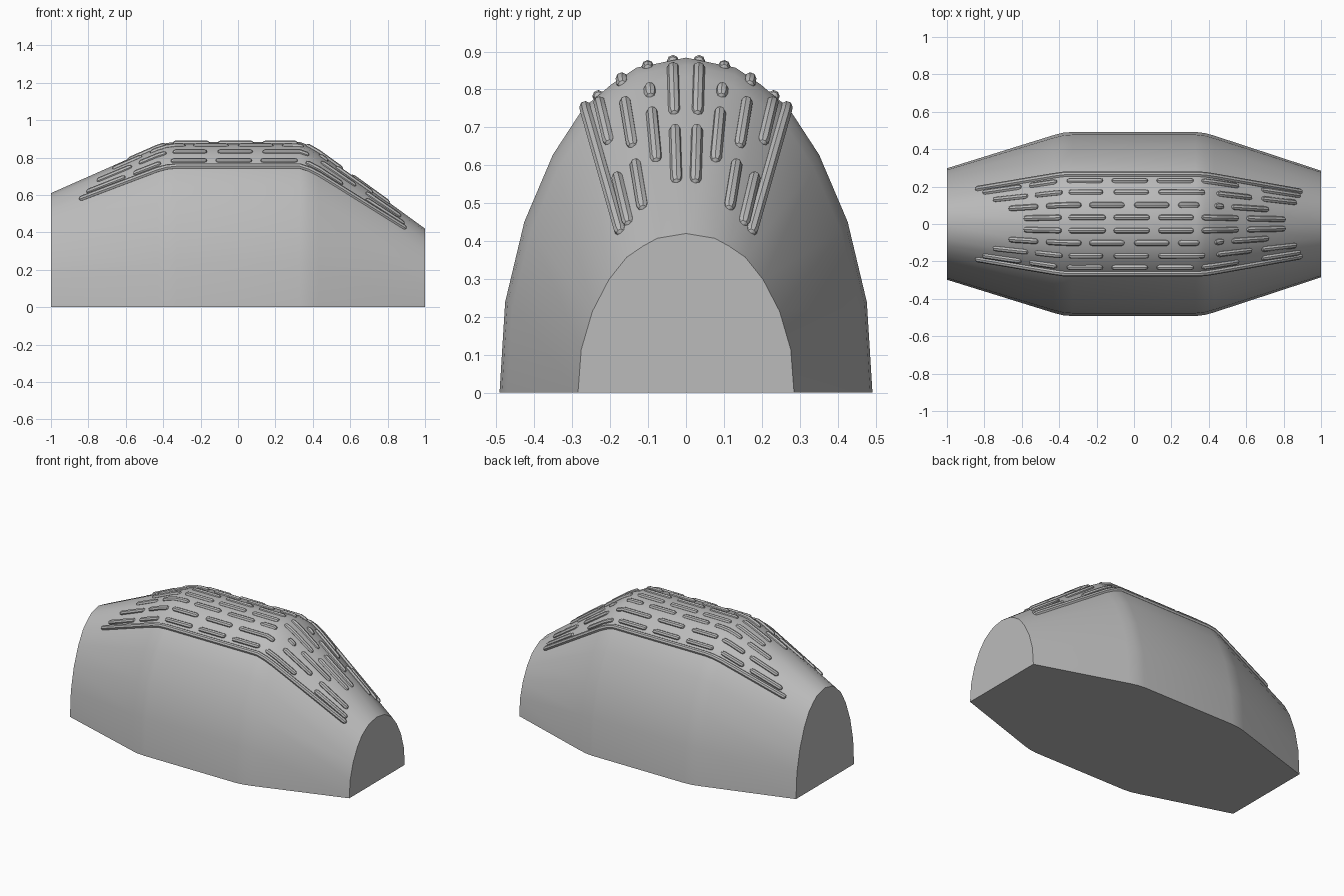
import bpy, bmesh, math

cube = bpy.data.objects.get("Cube")
if cube:
    bpy.data.objects.remove(cube, do_unlink=True)

grey = bpy.data.materials.new("plain_grey")
grey.use_nodes = True
colour = (0.5, 0.5, 0.5, 1)
grey.diffuse_color = colour
grey.node_tree.nodes["Principled BSDF"].inputs["Base Color"].default_value = colour

# Stations along the length: x, half width, height
STATIONS = [(-1, .298, .61), (-.43, .475, .862), (-.38, .488, .878), (-.33, .492, .884),
            (.33, .492, .884), (.38, .486, .865), (.43, .472, .835), (1, .285, .42)]
# Half of the arched cross-section, as fractions of half width and height
ARCH = [(1, 0), (.97, .27), (.867, .51), (.714, .71), (.55, .85), (.40, .92), (.265, .97), (0, 1)]
SECTION = ARCH + [(-y, z) for y, z in reversed(ARCH[:-1])]


def lerp(a, b, t):
    return a + (b - a) * t


def station(x):
    for a, b in zip(STATIONS, STATIONS[1:]):
        if x <= b[0]:
            t = (x - a[0]) / (b[0] - a[0])
            return lerp(a[1], b[1], t), lerp(a[2], b[2], t)
    return STATIONS[-1][1:]


def arch_height(f):
    for (y0, z0), (y1, z1) in zip(ARCH, ARCH[1:]):
        if y1 <= f <= y0:
            return lerp(z0, z1, (f - y0) / (y1 - y0))


def finish(obj):
    bpy.ops.object.select_all(action="DESELECT")
    obj.select_set(True)
    bpy.context.view_layer.objects.active = obj
    if obj.type == "CURVE":
        bpy.ops.object.convert(target="MESH")
    bpy.ops.object.shade_smooth_by_angle(angle=math.radians(35))


# Arched shell, lofted through the stations
bm = bmesh.new()
rings = [[bm.verts.new((x, w * y, h * z)) for y, z in SECTION] for x, w, h in STATIONS]
n = len(SECTION)
for a, b in zip(rings, rings[1:]):
    for i in range(n):
        j = (i + 1) % n
        bm.faces.new((a[i], a[j], b[j], b[i]))
bm.faces.new(rings[0])
bm.faces.new(rings[-1])
bmesh.ops.recalc_face_normals(bm, faces=bm.faces)
mesh = bpy.data.meshes.new("shell")
bm.to_mesh(mesh)
bm.free()
shell = bpy.data.objects.new("shell", mesh)
bpy.context.collection.objects.link(shell)
mesh.materials.append(grey)
finish(shell)

# Grip ridges: sideways fraction of each row, then start and end of each ridge
ROWS = [
    (.07, [(-.59, -.385), (-.35, -.15), (-.11, .085), (.13, .32), (.36, .56), (.6, .81)]),
    (.205, [(-.67, -.51), (-.47, -.28), (-.24, -.05), (0, .19), (.235, .35), (.43, .48), (.52, .72)]),
    (.345, [(-.755, -.565), (-.53, -.38), (-.35, -.165), (-.11, .08), (.13, .38), (.44, .63), (.68, .87)]),
    (.47, [(-.81, -.6), (-.56, -.41), (-.36, -.165), (-.12, .075), (.12, .32), (.36, .56), (.68, .89)]),
    (.54, [(-.85, .9)]),
]
RADIUS = .016


def ridge_row(name, fraction, side, spans):
    curve = bpy.data.curves.new(name, "CURVE")
    curve.dimensions = "3D"
    curve.bevel_depth = RADIUS
    curve.bevel_resolution = 2
    for start, end in spans:
        # Rounded ends come from points that shrink to nothing
        cap = [(0, 0), (.3, .71), (1, 1)]
        path = [(start + d * RADIUS, r) for d, r in cap]
        path += [(s[0], 1) for s in STATIONS if start + .03 < s[0] < end - .03]
        path += [(end - d * RADIUS, r) for d, r in reversed(cap)]
        spline = curve.splines.new("POLY")
        spline.points.add(len(path) - 1)
        for point, (x, r) in zip(spline.points, path):
            w, h = station(x)
            point.co = (x, side * fraction * w, arch_height(fraction) * h - .002, 1)
            point.radius = r
    obj = bpy.data.objects.new(name, curve)
    bpy.context.collection.objects.link(obj)
    curve.materials.append(grey)
    finish(obj)


for side, label in ((1, "back"), (-1, "front")):
    for number, (fraction, spans) in enumerate(ROWS, 1):
        ridge_row(f"{label}_grip_row_{number}", fraction, side, spans)
